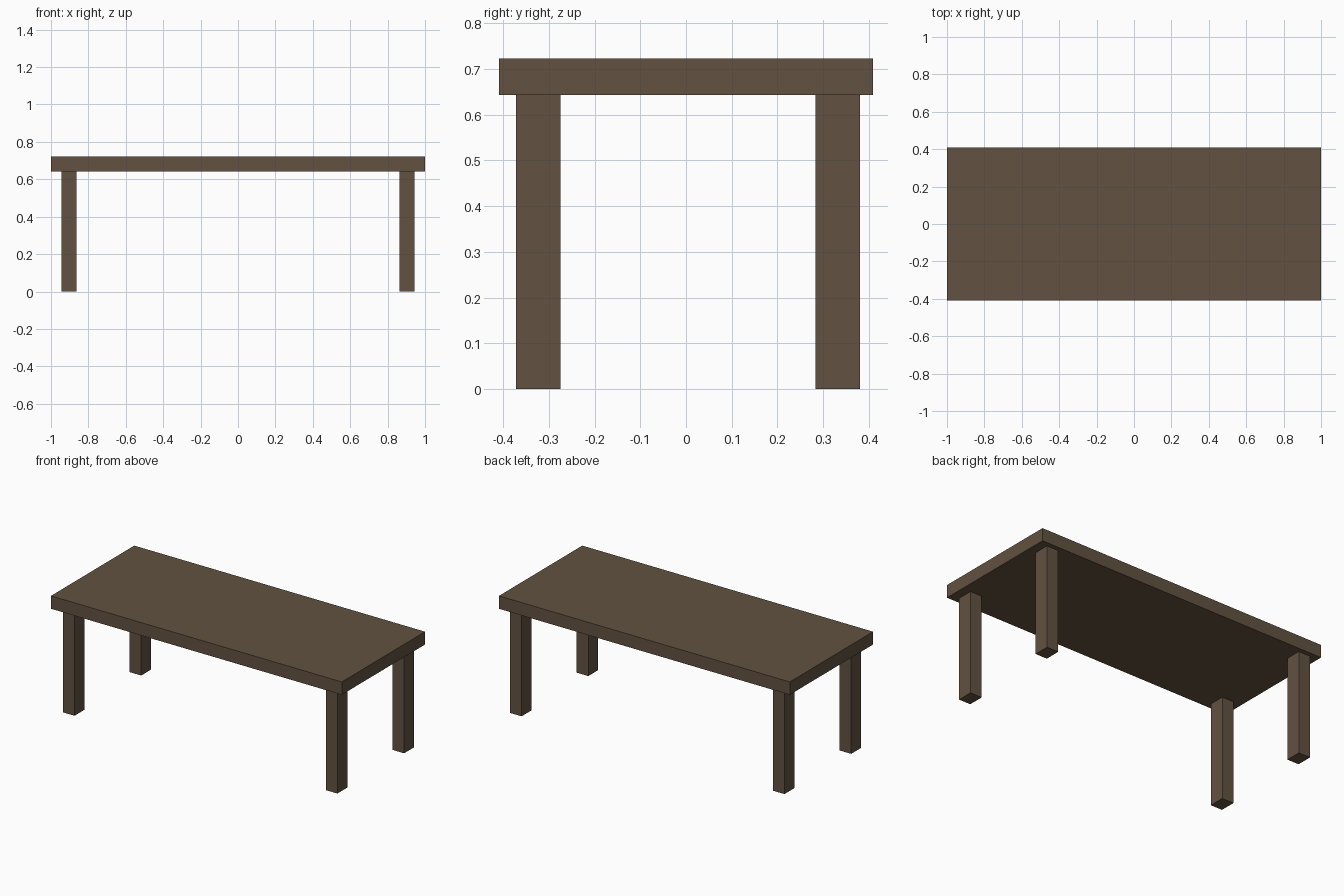
import bpy

if "Cube" in bpy.data.objects:
    bpy.data.objects.remove(bpy.data.objects["Cube"])

# One dark wood colour
wood = bpy.data.materials.new("dark wood")
wood.diffuse_color = (0.122, 0.084, 0.053, 1.0)
wood.use_nodes = True
wood.node_tree.nodes["Principled BSDF"].inputs["Base Color"].default_value = wood.diffuse_color


def box(name, x, y, z):
    """Box from (min, max) ranges on each axis."""
    bpy.ops.mesh.primitive_cube_add(size=1)
    ob = bpy.context.object
    ob.name = name
    ob.location = [(a + b) / 2 for a, b in (x, y, z)]
    ob.scale = [b - a for a, b in (x, y, z)]
    bpy.ops.object.transform_apply(location=True, rotation=False, scale=True)
    ob.data.materials.append(wood)
    return ob


# Table top
UNDER, TOP = 0.643, 0.723
box("table_top", (-1, 1), (-0.409, 0.409), (UNDER, TOP))

# Four legs, set slightly towards the back
for depth, y in (("front", (-0.372, -0.274)), ("back", (0.283, 0.381))):
    for side, x in (("left", (-0.944, -0.864)), ("right", (0.864, 0.944))):
        box(f"{depth}_{side}_leg", x, y, (0, UNDER))
